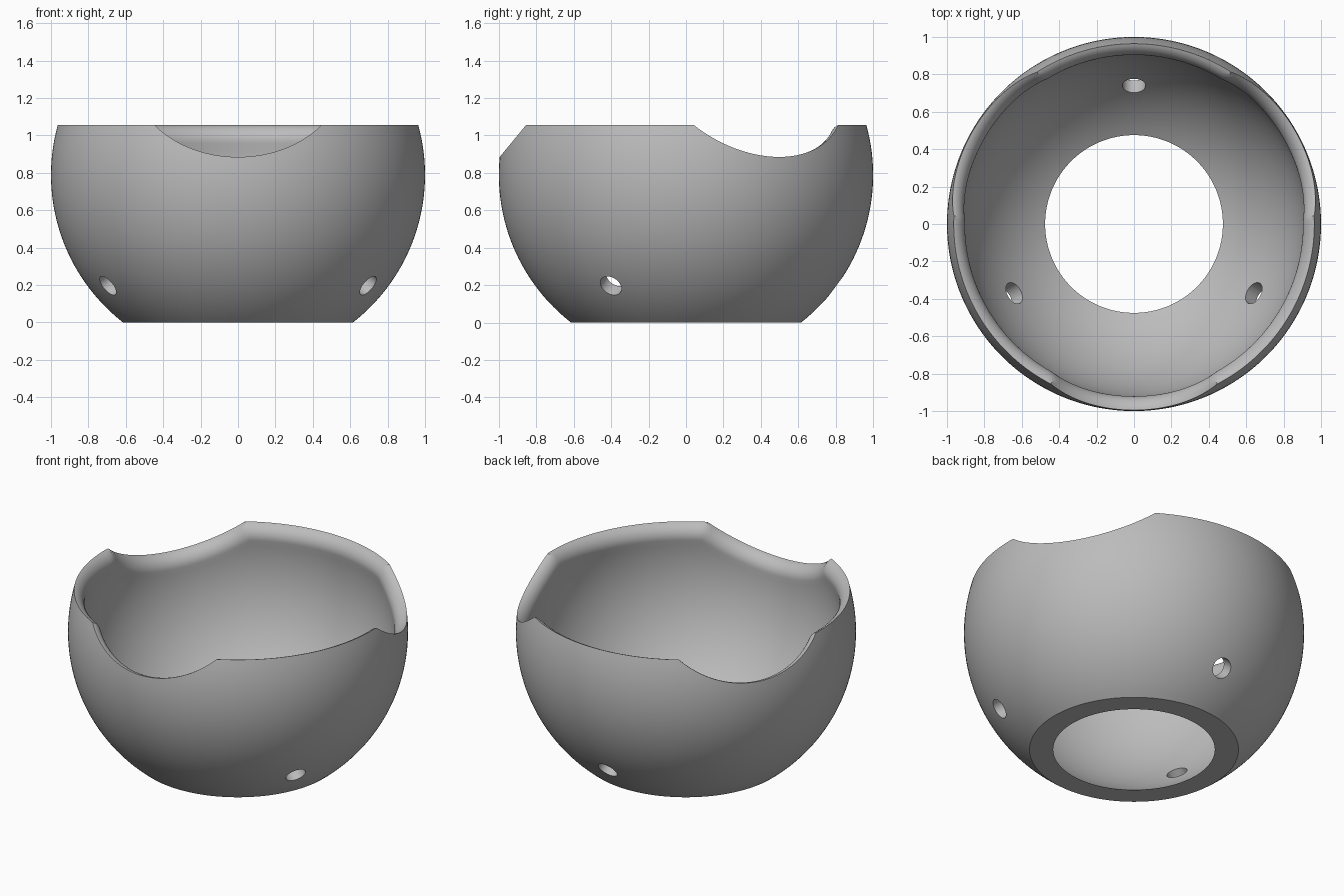
import bpy, bmesh, math
from math import sin, cos, asin, acos, atan2, radians
from mathutils import Vector

cube = bpy.data.objects.get("Cube")
if cube:
    bpy.data.objects.remove(cube, do_unlink=True)

CENTRE_Z = 0.789        # sphere centre above the base
R_OUT, R_IN = 1.0, 0.921
TOP_Z = 1.055
NOTCH_TILT, NOTCH_SIZE = radians(39.5), radians(34)
ROUND = 0.085           # angular depth of the rounded inner rim
top_elev = asin(TOP_Z - CENTRE_Z)
half_notch = acos((cos(NOTCH_SIZE) - sin(NOTCH_TILT) * sin(top_elev))
                  / (cos(NOTCH_TILT) * cos(top_elev)))

grey = bpy.data.materials.new("plain grey")
grey.use_nodes = True
colour = (0.5, 0.5, 0.5, 1)
grey.diffuse_color = colour
grey.node_tree.nodes["Principled BSDF"].inputs["Base Color"].default_value = colour


def point(radius, elev, az):
    return Vector((radius * cos(elev) * cos(az), radius * cos(elev) * sin(az),
                   CENTRE_Z + radius * sin(elev)))


def rim_elev(offset, depth):
    """Rim elevation at an angle from a notch middle, lowered by depth."""
    level = top_elev - depth
    a, b = sin(NOTCH_TILT), cos(NOTCH_TILT) * cos(offset)
    c = cos(NOTCH_SIZE + depth) / math.hypot(a, b)
    return min(level, atan2(a, b) - acos(c)) if b > 0 and c < 1 else level


def section(az, offset, steps=32, bend=10):
    """Closed wall section: outer sphere, rounded rim, inner sphere."""
    pts = []
    low, high = asin(-CENTRE_Z / R_OUT), rim_elev(offset, 0)
    for i in range(steps + 1):
        pts.append(point(R_OUT, low + (high - low) * i / steps, az))
    for i in range(1, bend + 1):
        t = math.pi / 2 * i / bend
        elev = rim_elev(offset, ROUND * (1 - cos(t)))
        pts.append(point(R_OUT - (R_OUT - R_IN) * sin(t), elev, az))
    low, high = asin(-CENTRE_Z / R_IN), rim_elev(offset, ROUND)
    for i in range(1, steps + 1):
        pts.append(point(R_IN, high + (low - high) * i / steps, az))
    return pts


# Bowl wall, swept round with a column exactly on every notch corner
bm = bmesh.new()
rings = []
third = math.tau / 3
for k in range(3):
    middle = -math.pi / 2 + k * third
    for start, end, n in ((-half_notch, half_notch, 36),
                          (half_notch, third - half_notch, 40)):
        for i in range(n):
            angle = start + (end - start) * i / n
            offset = min(abs(angle), abs(angle - third))
            rings.append([bm.verts.new(p) for p in section(middle + angle, offset)])
for a, b in zip(rings, rings[1:] + rings[:1]):
    for j in range(len(a)):
        n = (j + 1) % len(a)
        bm.faces.new((a[j], b[j], b[n], a[n]))
bmesh.ops.recalc_face_normals(bm, faces=bm.faces)
mesh = bpy.data.meshes.new("bowl")
bm.to_mesh(mesh)
bm.free()
bowl = bpy.data.objects.new("bowl", mesh)
bpy.context.collection.objects.link(bowl)
mesh.materials.append(grey)

# Three round holes drilled towards the sphere centre
bpy.context.view_layer.objects.active = bowl
for k in range(3):
    spot = point(0.96, radians(-36.4), math.pi / 2 + k * third)
    axis = spot - Vector((0, 0, CENTRE_Z))
    bpy.ops.mesh.primitive_cylinder_add(
        vertices=32, radius=0.062, depth=0.3, location=spot,
        rotation=axis.to_track_quat('Z', 'Y').to_euler())
    drill = bpy.context.object
    drill.name = "hole_cutter"
    drill.hide_render = True
    drill.data.materials.append(grey)
    bpy.context.view_layer.objects.active = bowl
    cut = bowl.modifiers.new("hole", 'BOOLEAN')
    cut.operation = 'DIFFERENCE'
    cut.solver = 'EXACT'
    cut.object = drill
    bpy.ops.object.modifier_apply(modifier=cut.name)
    bpy.data.objects.remove(drill, do_unlink=True)

bpy.ops.object.select_all(action='DESELECT')
bowl.select_set(True)
bpy.context.view_layer.objects.active = bowl
bpy.ops.object.shade_smooth_by_angle(angle=radians(30))
